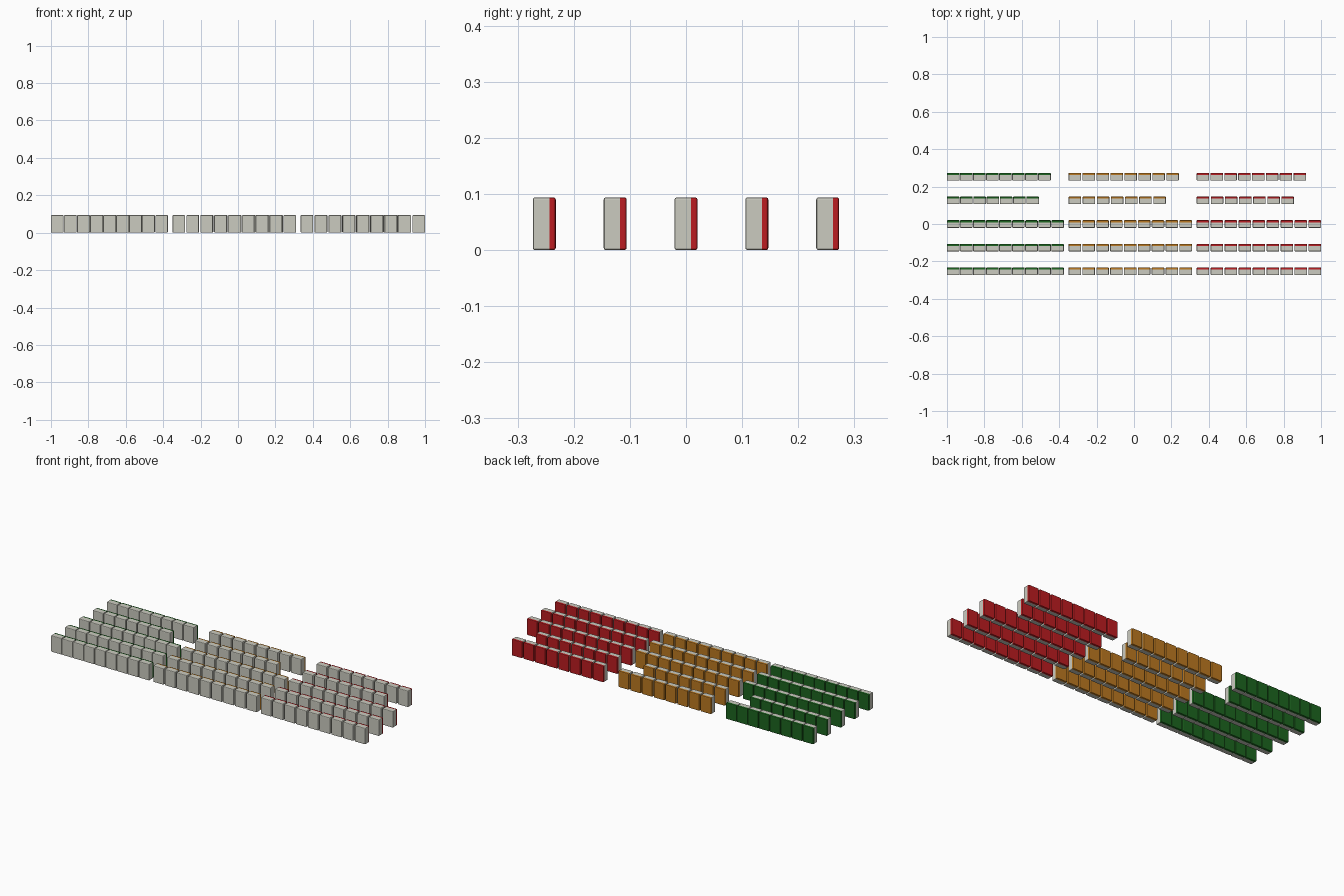
import bpy, bmesh
from mathutils import Vector

if "Cube" in bpy.data.objects:
    bpy.data.objects.remove(bpy.data.objects["Cube"])

W, D, H = 0.067, 0.041, 0.094      # tile size
BACK = 0.0115                      # thickness of the coloured back layer
ROW_PITCH = 0.1263


def material(name, rgb):
    m = bpy.data.materials.new(name)
    m.diffuse_color = (*rgb, 1)
    m.use_nodes = True
    m.node_tree.nodes["Principled BSDF"].inputs["Base Color"].default_value = m.diffuse_color
    return m


ivory = material("ivory", (0.60, 0.60, 0.53))


def tile_mesh(name, back_mat):
    """Rounded block, cut into an ivory front and a coloured back."""
    bm = bmesh.new()
    bmesh.ops.create_cube(bm, size=1)
    bmesh.ops.scale(bm, vec=(W, D, H), verts=bm.verts)
    bmesh.ops.translate(bm, vec=(0, 0, H / 2), verts=bm.verts)
    bmesh.ops.bevel(bm, geom=bm.edges[:], offset=0.004, segments=2,
                    profile=0.5, affect='EDGES')
    split = D / 2 - BACK
    bmesh.ops.bisect_plane(bm, geom=bm.verts[:] + bm.edges[:] + bm.faces[:],
                           plane_co=Vector((0, split, 0)),
                           plane_no=Vector((0, 1, 0)))
    for f in bm.faces:
        f.material_index = int(f.calc_center_median().y > split)
    me = bpy.data.meshes.new(name)
    bm.to_mesh(me)
    bm.free()
    me.materials.append(ivory)
    me.materials.append(back_mat)
    return me


# Each group: colour, left edge, right edge of rows with 9, 8 and 7 tiles
groups = [
    ("green", (0.012, 0.13, 0.014), -1.0, {9: -0.375, 8: -0.445, 7: -0.508}),
    ("orange", (0.50, 0.19, 0.015), -0.35, {9: 0.31, 8: 0.24, 7: 0.17}),
    ("red", (0.50, 0.012, 0.015), 0.335, {9: 1.0, 8: 0.92, 7: 0.855}),
]
row_counts = [9, 9, 9, 7, 8]       # front to back

# Rows of standing tiles
for colour, rgb, left, ends in groups:
    mesh = tile_mesh(colour + "_tile", material(colour, rgb))
    for r, n in enumerate(row_counts):
        step = (ends[n] - left - W) / (n - 1)
        for i in range(n):
            ob = bpy.data.objects.new(f"{colour}_tile_row{r + 1}_{i + 1}", mesh)
            ob.location = (left + W / 2 + i * step, (r - 2) * ROW_PITCH, 0)
            bpy.context.collection.objects.link(ob)
